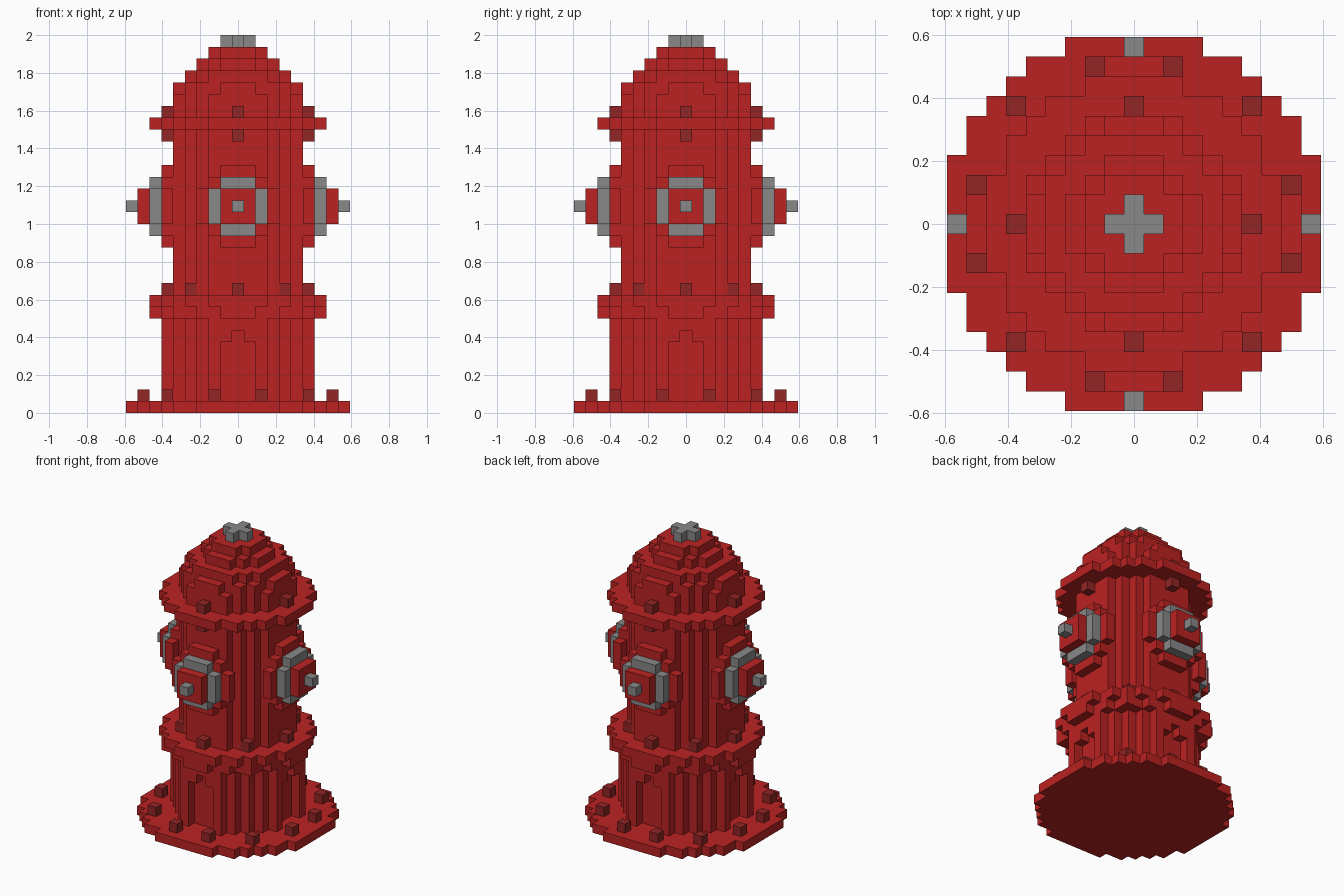
import bpy, bmesh
from mathutils import Vector

cube = bpy.data.objects.get("Cube")
if cube:
    bpy.data.objects.remove(cube, do_unlink=True)

U = 2 / 32  # edge length of one block


def material(name, rgb):
    m = bpy.data.materials.new(name)
    m.use_nodes = True
    m.diffuse_color = (*rgb, 1)
    m.node_tree.nodes["Principled BSDF"].inputs["Base Color"].default_value = (*rgb, 1)
    return m


RED = material("red paint", (0.5, 0.016, 0.016))
DARK = material("dark red bolts", (0.29, 0.018, 0.018))
GREY = material("grey metal", (0.246, 0.246, 0.246))


def disc(radius):
    """Block positions inside a circle."""
    n = int(radius)
    span = range(-n, n + 1)
    return {(a, b) for a in span for b in span if a * a + b * b <= radius * radius}


def drum(radius, low, high):
    """Stack of discs on layers low to high."""
    return {(x, y, z) for x, y in disc(radius) for z in range(low, high + 1)}


def four(cells):
    """Repeat blocks on all four sides."""
    out = set()
    for x, y, z in cells:
        out |= {(x, y, z), (-y, x, z), (-x, -y, z), (y, -x, z)}
    return out


def plate(shape, depth, layer):
    """Upright plate facing the front, repeated on all sides."""
    return four({(a, -depth, layer + b) for a, b in shape})


parts = {}

# Base and lower barrel with an arched recess on each side
parts["base_plate"] = (drum(9.5, 0, 0), RED)
arch = {(x, -6, z) for x in (-1, 0, 1) for z in range(1, 6)} | {(0, -6, 6)}
parts["lower_barrel"] = (drum(6.35, 1, 7) - four(arch), RED)

# Flanges and upper barrel
parts["lower_flange"] = (drum(7.1, 8, 8) | drum(7.5, 9, 9), RED)
parts["upper_barrel"] = (drum(5.5, 10, 23), RED)
parts["upper_flange"] = (drum(7.5, 24, 24), RED)

# Stepped dome and its cross-shaped nut
dome = drum(5.5, 25, 26) | drum(5.2, 27, 27)
for step, radius in enumerate((4.5, 3.5, 2.5)):
    dome |= drum(radius, 28 + step, 28 + step)
parts["dome"] = (dome, RED)
parts["top_nut"] = (drum(1, 31, 31), GREY)

# Outlets on all four sides
AXIS = 17
parts["outlet_collars"] = (plate(disc(3.5), 6, AXIS), RED)
parts["outlet_rings"] = (plate(disc(2.5), 7, AXIS), GREY)
parts["outlet_caps"] = (plate(disc(1.5), 8, AXIS), RED)
parts["outlet_nuts"] = (plate({(0, 0)}, 9, AXIS), GREY)

# Bolts
parts["base_bolts"] = (four({(2, -8, 1), (-2, -8, 1), (6, -6, 1)}), DARK)
parts["lower_flange_bolts"] = (four({(0, -6, 10), (4, -4, 10)}), DARK)
parts["upper_flange_bolts"] = (four({(0, -6, 23), (0, -6, 25)}), DARK)

solid = set().union(*(cells for cells, _ in parts.values()))


def build(name, cells, mat):
    """Mesh the outer faces of a set of blocks."""
    bm = bmesh.new()
    for cell in sorted(cells):
        centre = Vector(cell) + Vector((0, 0, 0.5))
        for axis in range(3):
            for sign in (-1, 1):
                beside = list(cell)
                beside[axis] += sign
                if tuple(beside) in solid:
                    continue
                n, u, v = Vector(), Vector(), Vector()
                n[axis] = sign / 2
                u[(axis + 1) % 3] = 0.5
                v[(axis + 2) % 3] = sign / 2
                corners = (-u - v, u - v, u + v, v - u)
                bm.faces.new([bm.verts.new((centre + n + c) * U) for c in corners])
    bmesh.ops.remove_doubles(bm, verts=bm.verts, dist=U / 100)
    mesh = bpy.data.meshes.new(name)
    bm.to_mesh(mesh)
    bm.free()
    mesh.materials.append(mat)
    bpy.context.scene.collection.objects.link(bpy.data.objects.new(name, mesh))


for part, (blocks, paint) in parts.items():
    build(part, blocks, paint)
